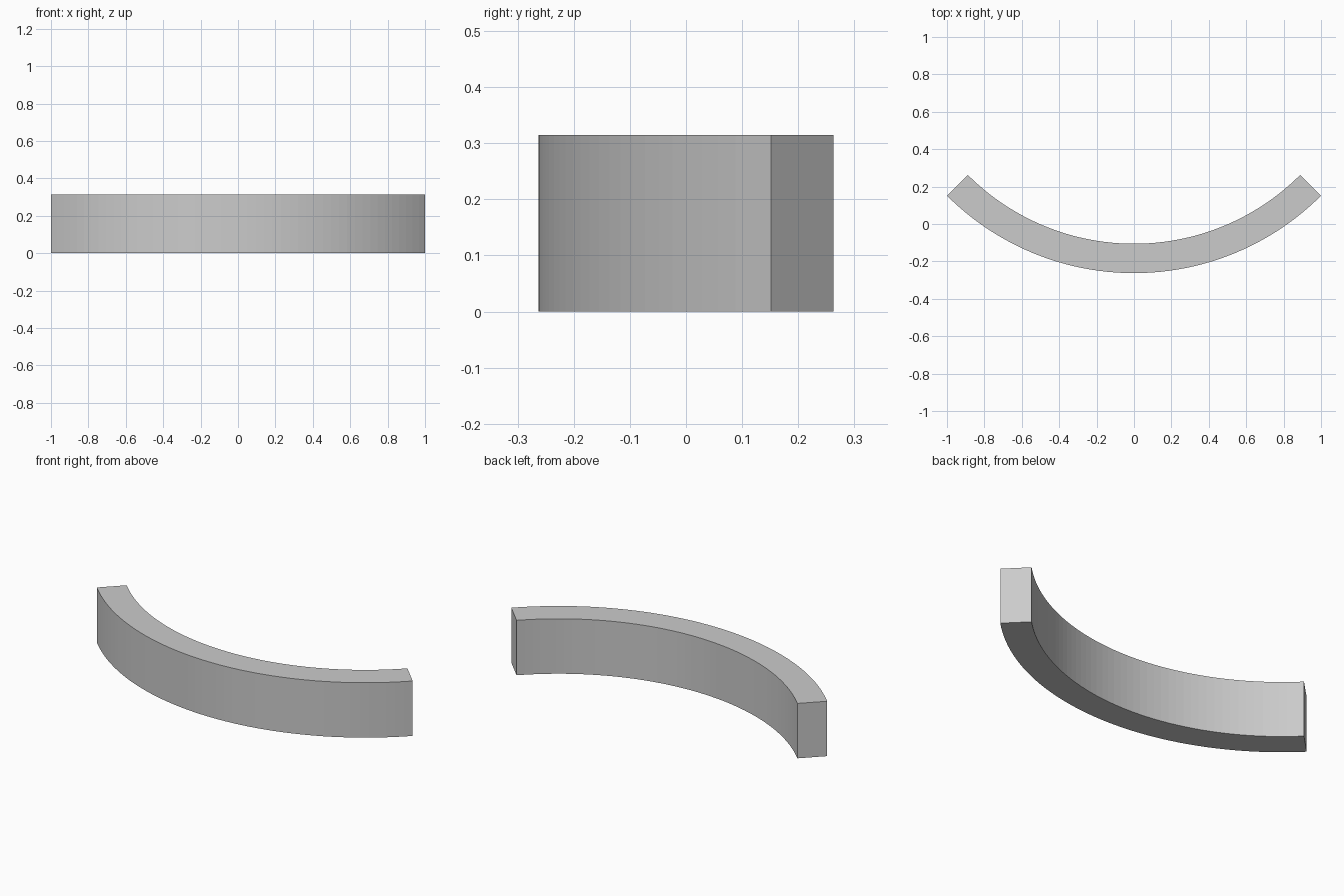
import bpy, bmesh
from math import sin, cos, pi, sqrt

if "Cube" in bpy.data.objects:
    bpy.data.objects.remove(bpy.data.objects["Cube"])

OUTER = sqrt(2)            # quarter-circle arc with a 2 unit chord
INNER = OUTER * 8 / 9
HEIGHT = OUTER * 2 / 9
CENTRE_Y = (OUTER + INNER * cos(pi / 4)) / 2
SEGMENTS = 48


def arc(radius):
    angles = [-pi / 4 + pi / 2 * i / SEGMENTS for i in range(SEGMENTS + 1)]
    return [(radius * sin(a), CENTRE_Y - radius * cos(a), 0) for a in angles]


# Curved block: plan outline extruded upwards
bm = bmesh.new()
outline = arc(OUTER) + arc(INNER)[::-1]
base = bm.faces.new([bm.verts.new(p) for p in outline])
top = bmesh.ops.extrude_face_region(bm, geom=[base], use_keep_orig=True)
bmesh.ops.translate(bm, vec=(0, 0, HEIGHT),
                    verts=[v for v in top["geom"] if isinstance(v, bmesh.types.BMVert)])
bmesh.ops.recalc_face_normals(bm, faces=bm.faces)

mesh = bpy.data.meshes.new("curved_block")
bm.to_mesh(mesh)
bm.free()
block = bpy.data.objects.new("curved_block", mesh)
bpy.context.collection.objects.link(block)
